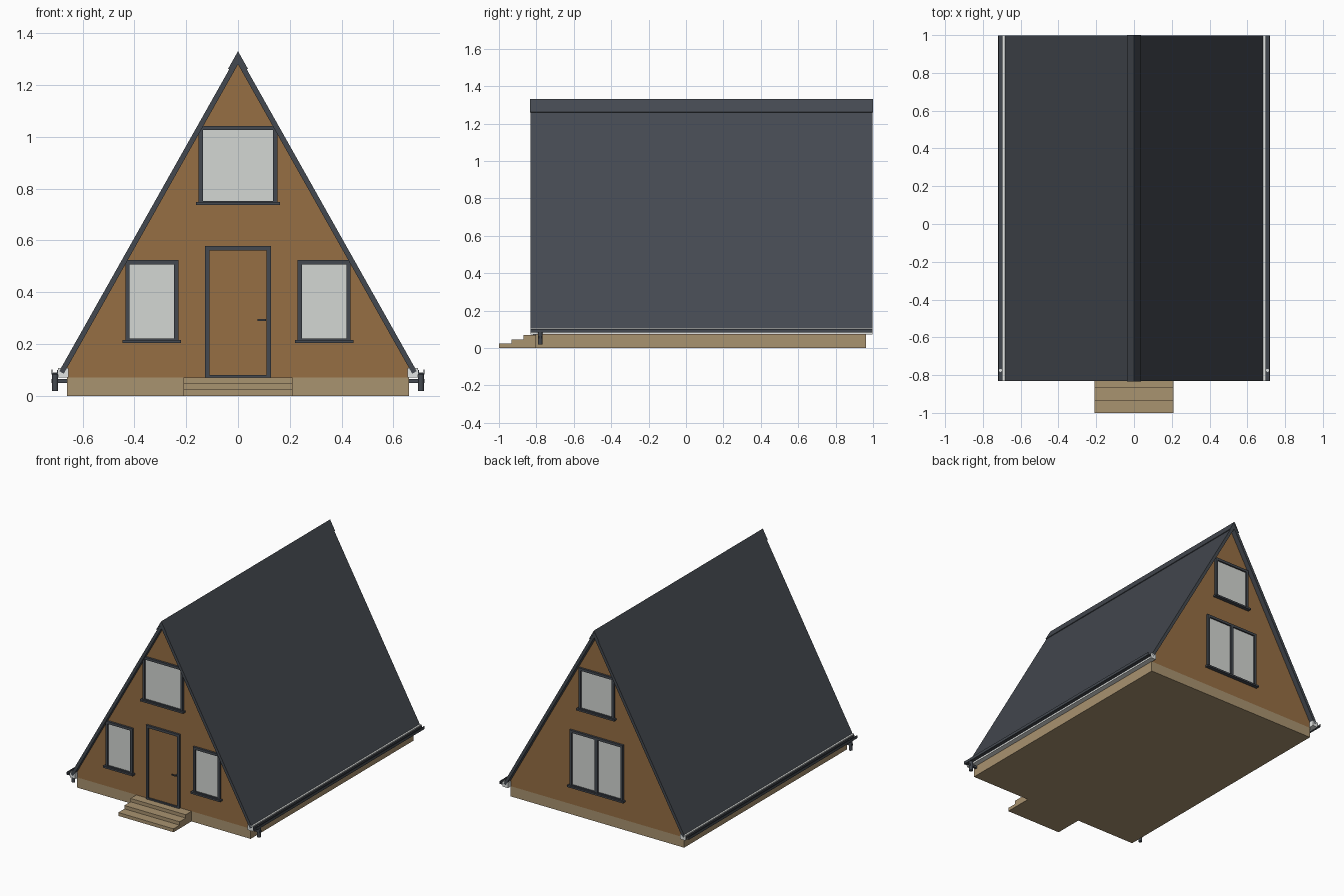
import bpy, bmesh

cube = bpy.data.objects.get("Cube")
if cube:
    bpy.data.objects.remove(cube, do_unlink=True)


def material(name, srgb):
    lin = [(c / 255 / 12.92 if c < 11 else ((c / 255 + 0.055) / 1.055) ** 2.4) for c in srgb]
    m = bpy.data.materials.new(name)
    m.use_nodes = True
    m.diffuse_color = (*lin, 1)
    m.node_tree.nodes["Principled BSDF"].inputs["Base Color"].default_value = (*lin, 1)
    return m


WOOD = material("brown wood", (150, 110, 68))
STONE = material("tan stone", (169, 147, 112))
SLATE = material("dark slate", (68, 73, 80))
GLASS = material("pale glass", (212, 215, 211))
WHITE = material("white trim", (226, 229, 227))


def finish(name, bm, mat):
    bmesh.ops.recalc_face_normals(bm, faces=bm.faces)
    mesh = bpy.data.meshes.new(name)
    bm.to_mesh(mesh)
    bm.free()
    mesh.materials.append(mat)
    obj = bpy.data.objects.new(name, mesh)
    bpy.context.collection.objects.link(obj)
    return obj


def boxes(name, spans, mat):
    """One object made of boxes, each given as (x0, x1, y0, y1, z0, z1)."""
    bm = bmesh.new()
    for x0, x1, y0, y1, z0, z1 in spans:
        verts = bmesh.ops.create_cube(bm, size=1)["verts"]
        for v in verts:
            v.co.x = x1 if v.co.x > 0 else x0
            v.co.y = y1 if v.co.y > 0 else y0
            v.co.z = z1 if v.co.z > 0 else z0
    return finish(name, bm, mat)


def prism(name, profile, y0, y1, mat):
    """Extrude an xz profile along y."""
    bm = bmesh.new()
    face = bm.faces.new([bm.verts.new((x, y0, z)) for x, z in profile])
    new = bmesh.ops.extrude_face_region(bm, geom=[face])["geom"]
    for v in new:
        if isinstance(v, bmesh.types.BMVert):
            v.co.y = y1
    return finish(name, bm, mat)


def chevron(name, top, half, low, thick, y0, y1):
    """Inverted V shell whose eaves are cut square to the slope."""
    length = (half ** 2 + (top - low) ** 2) ** 0.5
    nx, nz = (top - low) / length, half / length
    ix, iz = half - thick * nx, low - thick * nz
    return prism(name, [(0, top), (half, low), (ix, iz), (0, top - thick / nz),
                        (-ix, iz), (-half, low)], y0, y1, SLATE)


def cylinder(name, x, y, z0, z1, r, mat):
    bpy.ops.mesh.primitive_cylinder_add(vertices=16, radius=r, depth=z1 - z0,
                                        location=(x, y, (z0 + z1) / 2))
    obj = bpy.context.object
    obj.name = name
    obj.data.materials.append(mat)
    bpy.ops.object.shade_smooth_by_angle()


FRONT, BACK = -0.805, 0.963
EAVE_Y = (-0.832, 0.998)


def panel(name, wall, x0, x1, z0, z1, fill, sill=True, mullion=False):
    """Framed opening on the front or back wall."""
    out = -1 if wall == FRONT else 1
    w = 0.017

    def depth(d):
        return tuple(sorted((wall - out * 0.01, wall + out * d)))

    f = depth(0.014)
    bars = [(x0, x0 + w, *f, z0, z1), (x1 - w, x1, *f, z0, z1),
            (x0 + w, x1 - w, *f, z1 - w, z1), (x0 + w, x1 - w, *f, z0, z0 + w * 0.6)]
    if mullion:
        mid = (x0 + x1) / 2
        bars.append((mid - w * 0.7, mid + w * 0.7, *f, z0 + w * 0.6, z1 - w))
    if sill:
        bars.append((x0 - 0.01, x1 + 0.01, *depth(0.026), z0 - 0.006, z0 + 0.006))
    boxes(name + "_frame", bars, SLATE)
    boxes(name + "_pane", [(x0 + w, x1 - w, *depth(0.004), z0 + w * 0.6, z1 - w)], fill)


# Base, steps and gabled walls
boxes("foundation", [(-0.66, 0.66, FRONT, BACK, 0, 0.07)], STONE)
boxes("steps", [(-0.21, 0.21, -1 + 0.066 * i, FRONT, 0.0233 * i, 0.0233 * (i + 1))
                for i in range(3)], STONE)
prism("walls", [(0, 1.285), (0.66, 0.113), (0.66, 0.07), (-0.66, 0.07), (-0.66, 0.113)],
      FRONT, BACK, WOOD)

# Roof and ridge cap
chevron("roof", 1.32, 0.69, 0.095, 0.02, *EAVE_Y)
chevron("ridge_cap", 1.33, 0.038, 1.2625, 0.008, -0.834, 1.0)

# Windows and door
for side, s in (("left", 1), ("right", -1)):
    a, b = sorted((s * 0.23, s * 0.435))
    panel("front_window_" + side, FRONT, a, b, 0.21, 0.524, GLASS)
panel("front_upper_window", FRONT, -0.153, 0.153, 0.742, 1.042, GLASS)
panel("back_upper_window", BACK, -0.135, 0.135, 0.745, 1.03, GLASS)
panel("back_double_window", BACK, -0.203, 0.203, 0.2, 0.585, GLASS, mullion=True)
panel("door", FRONT, -0.127, 0.127, 0.07, 0.578, WOOD, sill=False)
boxes("door_handle", [(0.075, 0.108, -0.83, -0.824, 0.289, 0.297),
                      (0.1, 0.108, -0.826, FRONT, 0.289, 0.297)], SLATE)

# Eaves, gutters and downspouts on both sides
for side, s in (("left", 1), ("right", -1)):
    def span(x0, x1, *rest):
        return (*sorted((s * x0, s * x1)), *rest)

    boxes("soffit_" + side, [span(0.655, 0.695, *EAVE_Y, 0.071, 0.107)], WHITE)
    boxes("gutter_" + side, [span(0.695, 0.72, *EAVE_Y, 0.083, 0.087),
                             span(0.695, 0.699, *EAVE_Y, 0.087, 0.1),
                             span(0.716, 0.72, *EAVE_Y, 0.087, 0.102)], SLATE)
    cylinder("downspout_" + side, s * 0.706, -0.78, 0.018, 0.086, 0.012, SLATE)
    cylinder("drain_opening_" + side, s * 0.707, -0.775, 0.086, 0.09, 0.008, WHITE)
    boxes("downspout_bracket_" + side, [span(0.655, 0.72, -0.787, -0.773, 0.05, 0.064)], SLATE)
